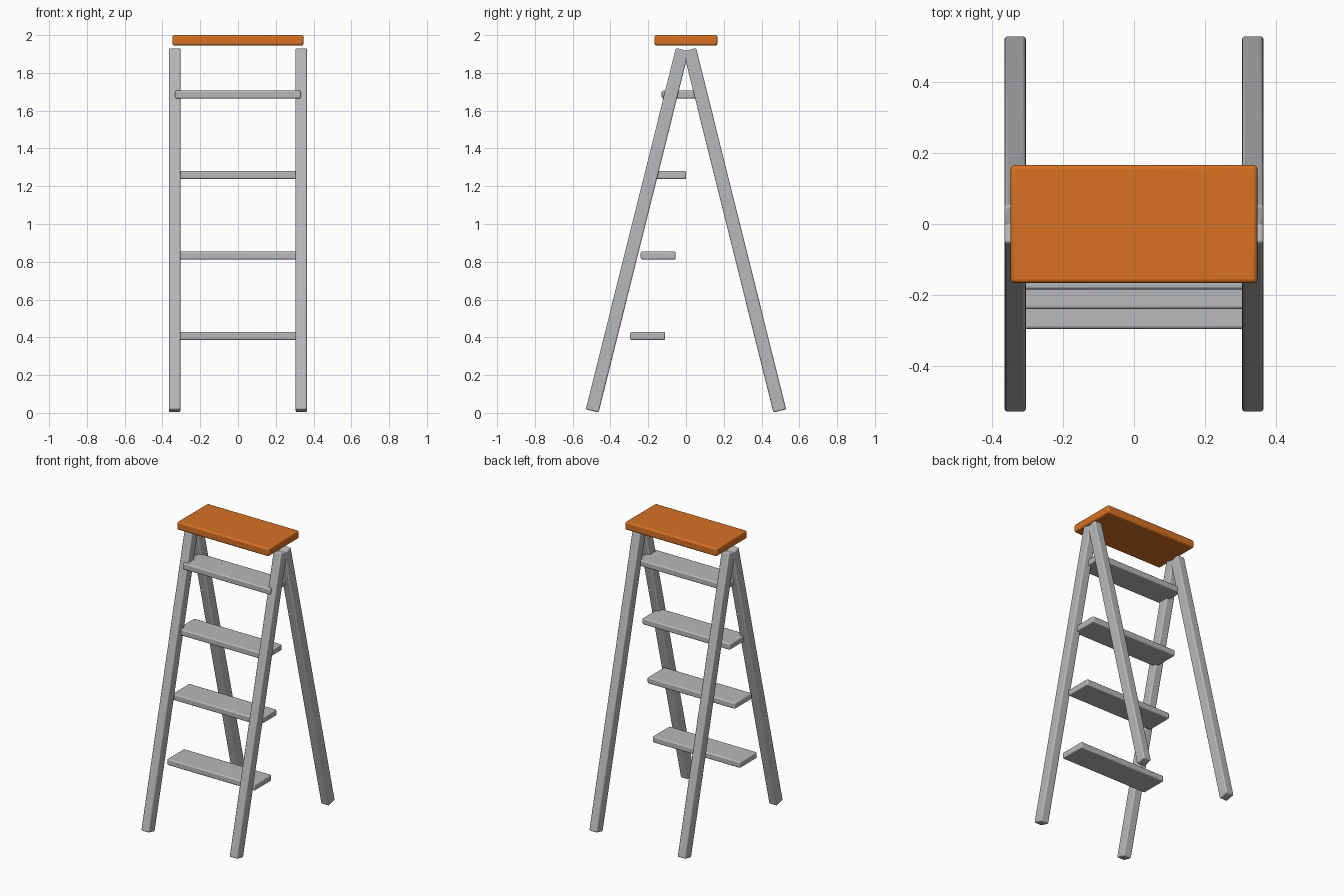
import bpy
import math
from mathutils import Matrix

if "Cube" in bpy.data.objects:
    bpy.data.objects.remove(bpy.data.objects["Cube"])


def material(name, rgb):
    m = bpy.data.materials.new(name)
    m.diffuse_color = (*rgb, 1)
    m.use_nodes = True
    m.node_tree.nodes["Principled BSDF"].inputs["Base Color"].default_value = m.diffuse_color
    return m


grey = material("light_grey", (0.47, 0.48, 0.49))
orange = material("orange", (0.68, 0.165, 0.017))


def rounded_box(name, size, centre, mat, bevel, tilt=0.0):
    """Box with softly rounded edges, leaned about the x axis."""
    bpy.ops.mesh.primitive_cube_add(size=1)
    ob = bpy.context.object
    ob.name = name
    ob.data.transform(Matrix.Diagonal((*size, 1)))
    ob.location = centre
    ob.rotation_euler.x = tilt
    ob.data.materials.append(mat)
    mod = ob.modifiers.new("rounded_edges", 'BEVEL')
    mod.width = bevel
    mod.segments = 3
    bpy.ops.object.shade_smooth_by_angle(angle=math.radians(40))
    return ob


# Four splayed legs, meeting under the top board
LEAN = math.radians(14)
for side_name, sx in (("left", -1), ("right", 1)):
    for end_name, sy in (("front", -1), ("rear", 1)):
        rounded_box(f"{end_name}_{side_name}_leg", (0.06, 0.07, 1.972),
                    (sx * 0.335, sy * 0.258, 0.967), grey, 0.008, sy * LEAN)

# Treads, each one set further back than the one below
for i in range(4):
    rounded_box(f"tread_{i + 1}", (0.665, 0.185, 0.042),
                (0, -0.203 + 0.0557 * i, 0.407 + 0.426 * i), grey, 0.008)

# Top board
rounded_box("top_board", (0.695, 0.333, 0.055), (0, 0, 1.9725), orange, 0.011)
